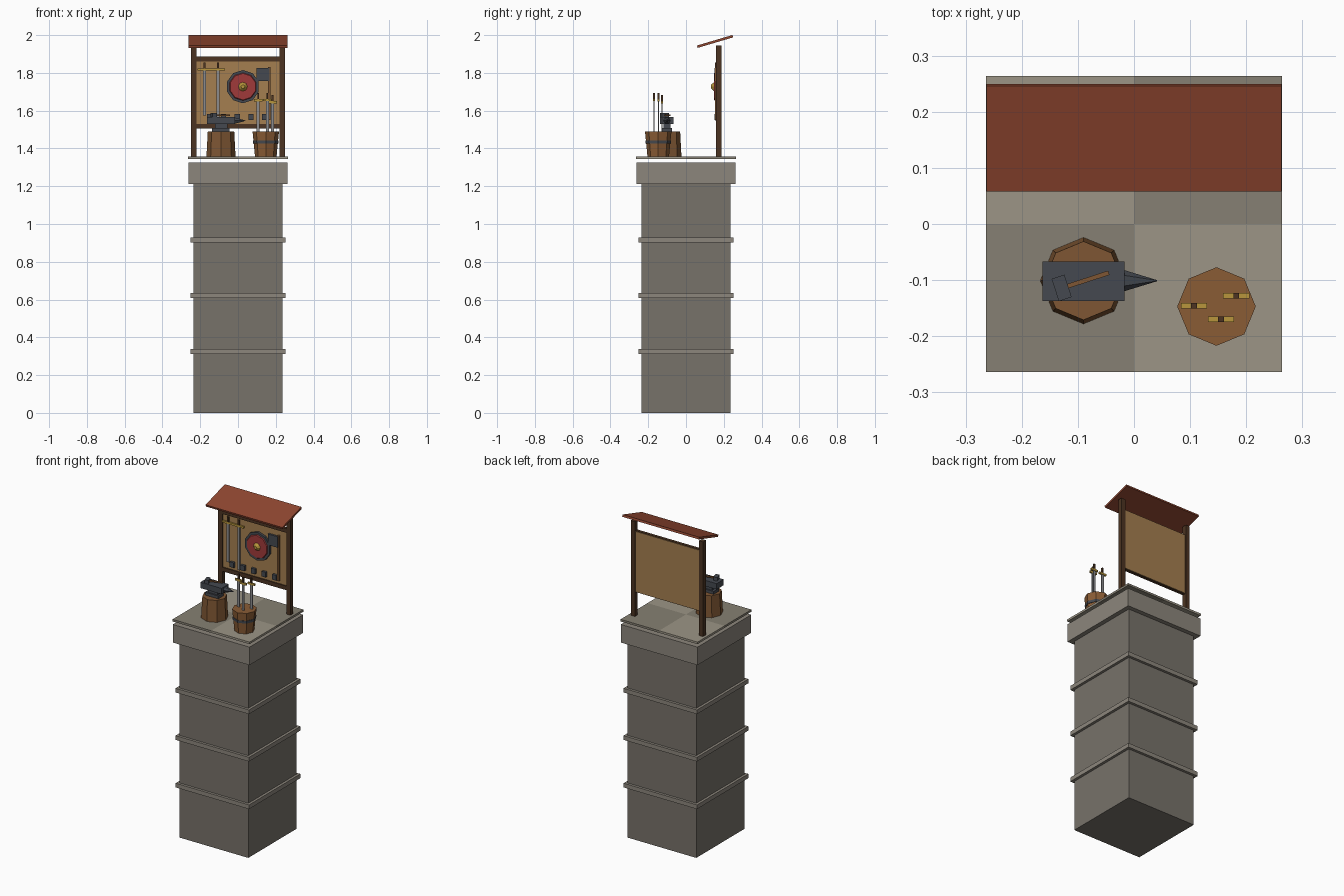
import bpy, math
from mathutils import Vector, Matrix

if "Cube" in bpy.data.objects:
    bpy.data.objects.remove(bpy.data.objects["Cube"])


def material(name, hexcol):
    m = bpy.data.materials.new(name)
    rgb = [int(hexcol[i:i + 2], 16) / 255 for i in (0, 2, 4)]
    m.diffuse_color = [((c + 0.055) / 1.055) ** 2.4 for c in rgb] + [1]
    m.use_nodes = True
    m.node_tree.nodes["Principled BSDF"].inputs["Base Color"].default_value = m.diffuse_color
    return m


STONE = material("stone", "77726A")
TRIM = material("trim_stone", "8C867C")
TILE_L = material("light_tile", "9C9586")
TILE_D = material("dark_tile", "868073")
WOOD = material("wood", "7E5633")
STAVE = material("stave_wood", "8A5C35")
DARK = material("dark_wood", "4C3422")
PANEL = material("panel_wood", "A57F50")
ROOF = material("roof_red", "8F4630")
IRON = material("iron", "454950")
STEEL = material("steel", "8C8C8E")
GOLD = material("gold", "B8963C")
RED = material("shield_red", "A03A3A")


def finish(ob, name, mat):
    ob.name = name
    ob.data.materials.append(mat)
    return ob


def box(name, lo, hi, mat, rot=(0, 0, 0)):
    lo, hi = Vector(lo), Vector(hi)
    bpy.ops.mesh.primitive_cube_add(size=1, location=(lo + hi) / 2, rotation=rot)
    ob = bpy.context.object
    ob.data.transform(Matrix.Diagonal((*(hi - lo), 1)))
    return finish(ob, name, mat)


def cone(name, center, r1, r2, depth, n, mat, rot=(0, 0, 0)):
    bpy.ops.mesh.primitive_cone_add(vertices=n, radius1=r1, radius2=r2, depth=depth,
                                    location=center, rotation=rot)
    return finish(bpy.context.object, name, mat)


def square(name, half, z0, z1, mat):
    return box(name, (-half, -half, z0), (half, half, z1), mat)


def sword(name, x, y, guard_z, tip_z, guard_w):
    # blade, crossguard, grip and pommel
    box(name + "_blade", (x - .008, y - .003, tip_z), (x + .008, y + .003, guard_z), STEEL)
    box(name + "_guard", (x - guard_w / 2, y - .005, guard_z - .006),
        (x + guard_w / 2, y + .005, guard_z + .006), GOLD)
    box(name + "_grip", (x - .005, y - .005, guard_z + .006), (x + .005, y + .005, guard_z + .038), DARK)


# Tower with bands and cap
square("tower", .236, 0, 1.215, STONE)
for i, z in enumerate((.313, .608, .902)):
    square(f"tower_band_{i}", .252, z, z + .026, TRIM)
square("tower_cap", .263, 1.213, 1.325, TRIM)

# Four checkered floor tiles
for sx in (0, 1):
    for sy in (0, 1):
        x, y = -.264 + .264 * sx, -.264 + .264 * sy
        box(f"floor_tile_{sx}{sy}", (x, y, 1.344), (x + .264, y + .264, 1.357),
            TILE_L if sx != sy else TILE_D)

# Weapon rack frame, panel and roof
for side in (-1, 1):
    box(f"rack_post_{side}", (side * .234 - .014, .16, 1.355), (side * .234 + .014, .187, 1.945), DARK)
for name, z in (("bottom_rail", 1.505), ("top_rail", 1.861)):
    box(name, (-.222, .16, z), (.222, .178, z + .025), DARK)
box("rack_panel", (-.222, .167, 1.508), (.222, .182, 1.883), PANEL)
box("roof", (-.263, .056, 1.960), (.263, .252, 1.973), ROOF, (math.radians(16.5), 0, 0))

# Hanging swords
sword("hung_sword_a", -.178, .158, 1.818, 1.575, .075)
sword("hung_sword_b", -.105, .158, 1.818, 1.545, .07)

# Shield facing the front
FRONT = (math.radians(90), 0, 0)
cone("shield_rim", (.026, .160, 1.727), .088, .088, .014, 10, IRON, FRONT)
cone("shield_face", (.026, .152, 1.727), .076, .07, .008, 10, RED, FRONT)
cone("shield_boss", (.026, .142, 1.727), .027, .010, .018, 8, GOLD, FRONT)

# Hanging axe
box("axe_handle", (.16, .154, 1.55), (.173, .167, 1.83), WOOD)
box("axe_head", (.098, .152, 1.757), (.166, .164, 1.825), IRON)

# Tool hooks along the lower board
for i in range(5):
    x = -.15 + .073 * i
    box(f"hook_{i}", (x - .014, .152, 1.55), (x + .014, .168, 1.582), IRON)

# Anvil on its stump
cone("stump", (-.09, -.101, 1.4235), .077, .07, .133, 8, WOOD)
box("anvil_foot", (-.138, -.128, 1.49), (-.046, -.074, 1.508), IRON)
box("anvil_waist", (-.122, -.12, 1.505), (-.056, -.082, 1.532), IRON)
box("anvil_face", (-.163, -.137, 1.53), (-.017, -.067, 1.566), IRON)
cone("anvil_horn", (.0115, -.101, 1.547), .019, .001, .059, 6, IRON, (0, math.radians(90), 0))

# Hammer resting on the anvil
TURN = (0, 0, math.radians(18))
box("hammer_head", (-.141, -.135, 1.566), (-.117, -.093, 1.588), IRON, TURN)
box("hammer_handle", (-.121, -.103, 1.573), (-.043, -.095, 1.581), WOOD, TURN)

# Barrel of swords
cone("barrel", (.147, -.147, 1.4235), .057, .07, .133, 8, STAVE)
cone("barrel_hoop", (.147, -.147, 1.434), .067, .068, .016, 8, IRON)
for i, (x, y, z) in enumerate(((.107, -.146, 1.655), (.155, -.17, 1.656), (.182, -.128, 1.645))):
    sword(f"barrel_sword_{i}", x, y, z, 1.45, .047)
